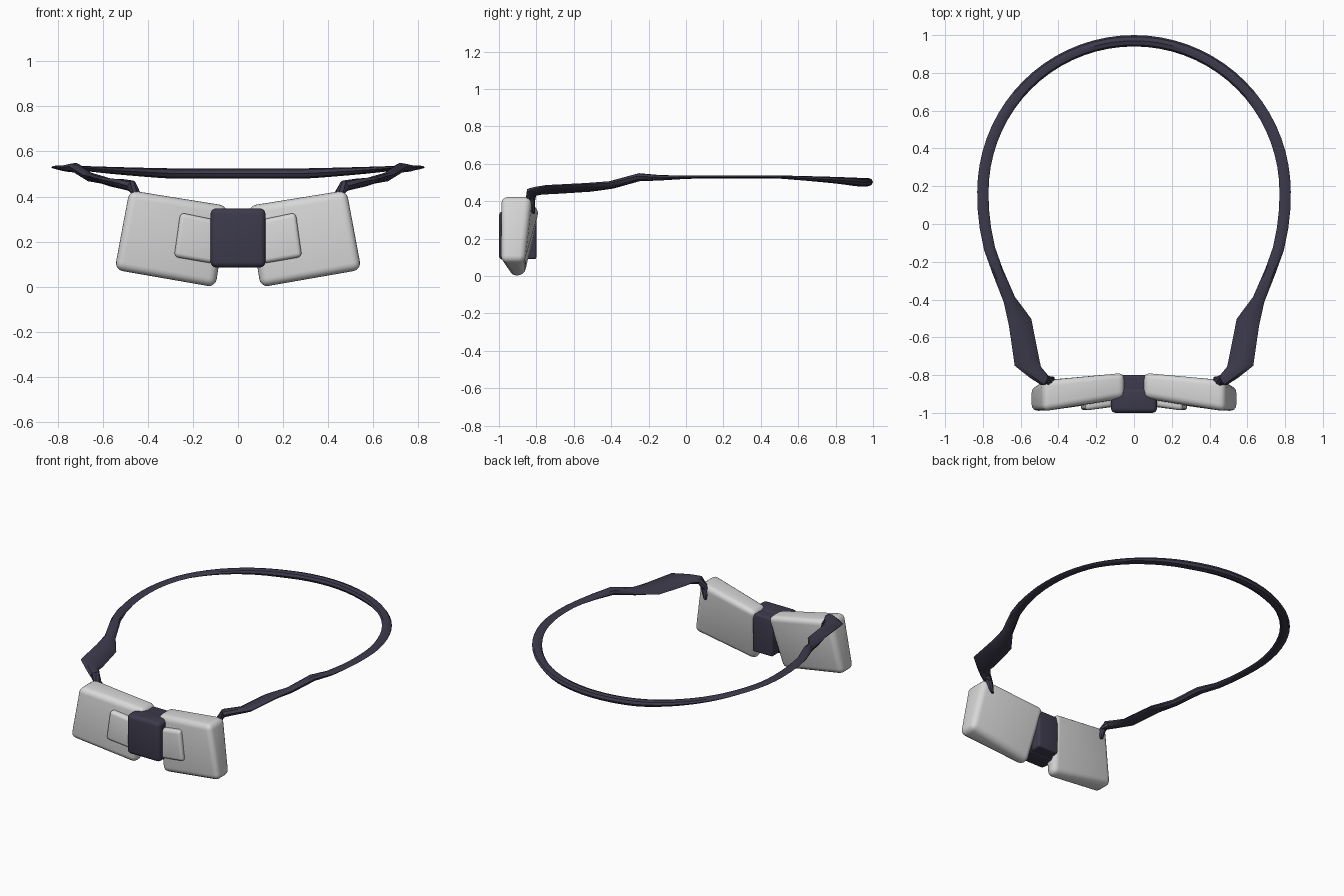
import bpy, bmesh, math
from mathutils import Vector

cube = bpy.data.objects.get("Cube")
if cube:
    bpy.data.objects.remove(cube)


def material(name, rgb):
    m = bpy.data.materials.new(name)
    m.use_nodes = True
    m.diffuse_color = (*rgb, 1)
    m.node_tree.nodes["Principled BSDF"].inputs["Base Color"].default_value = (*rgb, 1)
    return m


SHELL = material("light grey", (0.68, 0.68, 0.68))
DARK = material("dark slate", (0.046, 0.043, 0.072))


def finish(name, bm, mat, bevel=0, angle=40):
    """Turn a bmesh into a smooth-shaded object, with optional rounded edges."""
    bmesh.ops.recalc_face_normals(bm, faces=bm.faces)
    me = bpy.data.meshes.new(name)
    bm.to_mesh(me)
    bm.free()
    me.materials.append(mat)
    ob = bpy.data.objects.new(name, me)
    bpy.context.collection.objects.link(ob)
    bpy.ops.object.select_all(action='DESELECT')
    ob.select_set(True)
    bpy.context.view_layer.objects.active = ob
    if bevel:
        mod = ob.modifiers.new("round", 'BEVEL')
        mod.width = bevel
        mod.segments = 4
        mod.limit_method = 'NONE'
        bpy.ops.object.modifier_apply(modifier=mod.name)
    bpy.ops.object.shade_smooth_by_angle(angle=math.radians(angle))
    return ob


def block(name, corners, mat, bevel, side=1):
    """Slab from four (x, z, front y, back y) corners going round the outline."""
    bm = bmesh.new()
    front = [bm.verts.new((side * x, f, z)) for x, z, f, b in corners]
    back = [bm.verts.new((side * x, b, z)) for x, z, f, b in corners]
    bm.faces.new(front)
    bm.faces.new(back[::-1])
    for i in range(4):
        j = (i + 1) % 4
        bm.faces.new((front[j], front[i], back[i], back[j]))
    finish(name, bm, mat, bevel)


def rect(hw, z0, z1, f, b):
    return [(-hw, z0, f, b), (hw, z0, f, b), (hw, z1, f, b), (-hw, z1, f, b)]


# Bow wings and the raised tabs on them
wing = [(0.10, -0.003, -0.94, -0.865), (0.548, 0.075, -0.993, -0.86),
        (0.482, 0.428, -0.993, -0.825), (0.045, 0.358, -0.92, -0.78)]
tab = [(0.08, 0.097, -0.965, -0.88), (0.284, 0.132, -0.988, -0.90),
       (0.256, 0.329, -0.988, -0.90), (0.08, 0.292, -0.962, -0.88)]
for label, s in (("left", 1), ("right", -1)):
    block(label + "_wing", wing, SHELL, 0.036, s)
    block(label + "_wing_tab", tab, SHELL, 0.02, s)

# Centre knot, wide in front and narrow behind
block("knot_front", rect(0.122, 0.085, 0.347, -1.0, -0.865), DARK, 0.025)
block("knot_back", rect(0.075, 0.09, 0.343, -0.95, -0.80), DARK, 0.012)

# Neck band: half path of (x, y, z, half width, half thickness, roll)
path = []
for deg in range(90, -1, -5):
    a = math.radians(deg)
    t = min(1, max(0, (68 - deg) / 45))
    path.append((0.8 * math.cos(a), 0.17 + 0.8 * math.sin(a),
                 0.502 + 0.028 * t, 0.03, 0.023 - 0.015 * t, 0))
path += [
    (0.798, 0.08, 0.53, 0.03, 0.008, 0),
    (0.787, -0.02, 0.528, 0.03, 0.010, 0),
    (0.765, -0.13, 0.525, 0.03, 0.014, 5),
    (0.722, -0.25, 0.528, 0.03, 0.022, 10),
    (0.660, -0.40, 0.487, 0.034, 0.020, 15),
    (0.603, -0.52, 0.474, 0.064, 0.017, 15),
    (0.567, -0.73, 0.462, 0.070, 0.017, 15),
    (0.522, -0.785, 0.457, 0.042, 0.022, 10),
    (0.475, -0.825, 0.448, 0.032, 0.026, 0),
    (0.445, -0.832, 0.405, 0.028, 0.026, 0),
    (0.430, -0.815, 0.335, 0.010, 0.008, 0),
]
full = [(-p[0], *p[1:5], -p[5]) for p in path[:0:-1]] + path
# Rolls are mirrored so the outer edge is the raised one on both sides
SIDES = 8
bm = bmesh.new()
rings = []
for i, (x, y, z, hw, ht, roll) in enumerate(full):
    before, after = full[max(i - 1, 0)], full[min(i + 1, len(full) - 1)]
    tangent = (Vector(after[:3]) - Vector(before[:3])).normalized()
    if z < 0.44:
        tangent = Vector((0.25 if x < 0 else -0.25, 0, 1 if x < 0 else -1)).normalized()
        out = Vector((1 if x > 0 else -1, 0, 0.25)).normalized()
    else:
        out = Vector((-tangent.y, tangent.x, 0)).normalized()
        if out.dot(Vector((x, y - 0.1, 0))) < 0:
            out = -out
    up = out.cross(tangent)
    if z >= 0.44 and up.z < 0:
        up = -up
    elif z < 0.44:
        up = Vector((0, -1, 0))
    r = math.radians(abs(roll))
    wide = out * math.cos(r) + up * math.sin(r)
    thick = up * math.cos(r) - out * math.sin(r)
    ring = []
    for k in range(SIDES):
        a = 2 * math.pi * k / SIDES
        ring.append(bm.verts.new(Vector((x, y, z)) + wide * hw * math.cos(a)
                                 + thick * ht * math.sin(a)))
    rings.append(ring)
for a, b in zip(rings, rings[1:]):
    for k in range(SIDES):
        n = (k + 1) % SIDES
        bm.faces.new((a[k], a[n], b[n], b[k]))
bm.faces.new(rings[0][::-1])
bm.faces.new(rings[-1])
finish("neck_band", bm, DARK, angle=35)
